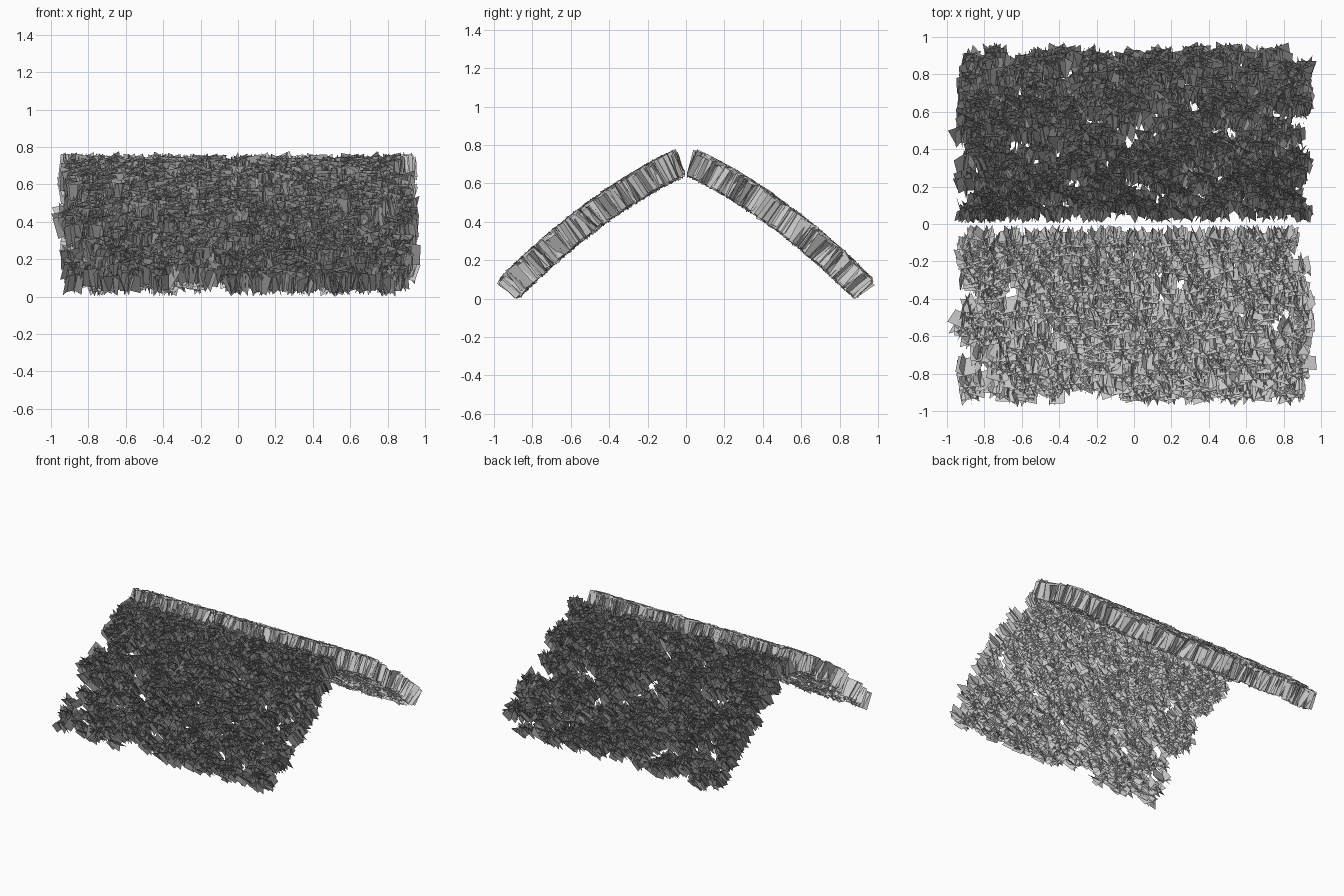
import bpy, random, math
from mathutils import Vector, Matrix

if "Cube" in bpy.data.objects:
    bpy.data.objects.remove(bpy.data.objects["Cube"])

random.seed(7)
CARD_W, CARD_H = 0.10, 0.13


def slope_frame(d):
    """Underside point and outward normal (y, z) at distance d from the ridge."""
    z = 0.645 - 0.47 * d - 0.30 * d * d
    s = -0.47 - 0.60 * d
    return Vector((0, d, z)), Vector((0, -s, 1)).normalized()


def thatch_slope(name, side):
    verts, faces = [], []
    clumps = 700
    for i in range(clumps):
        # stratified along the roof, random down the slope
        x = -0.91 + 1.82 * (i + random.random()) / clumps
        d = 0.02 + 0.835 * random.random()
        base, n = slope_frame(d)
        turn = random.uniform(0, math.pi)
        for k in range(4):
            # crossed straw cards, each slightly leaning
            across = Vector((1, 0, 0))
            down = n.cross(across)
            lean = n + across * random.gauss(0, 0.14) + down * random.gauss(0, 0.08)
            lean.normalize()
            a = turn + k * math.pi / 4 + random.uniform(-0.2, 0.2)
            u = (across * math.cos(a) + down * math.sin(a))
            u = (u - lean * u.dot(lean)).normalized()
            w = CARD_W * random.uniform(0.75, 1.1) / 2
            h = CARD_H * random.uniform(0.9, 1.05)
            c = base + Vector((x, 0, 0)) + n * random.uniform(0, 0.012)
            c += across * random.uniform(-0.02, 0.02)
            # keep the cards on their own side of the ridge and above the eave
            reach = w * abs(u.y)
            yc = min(max(c.y, reach + 0.004), 0.895 - reach)
            c.z = slope_frame(yc)[0].z + (c.z - base.z)
            c.y = yc
            quad = [c - u * w, c + u * w, c + u * w + lean * h, c - u * w + lean * h]
            start = len(verts)
            verts += [(p.x, p.y * side, max(p.z, 0)) for p in quad]
            faces.append(tuple(range(start, start + 4)))
    mesh = bpy.data.meshes.new(name)
    mesh.from_pydata(verts, [], faces)
    obj = bpy.data.objects.new(name, mesh)
    bpy.context.collection.objects.link(obj)


# two thatched roof slopes meeting at the ridge
thatch_slope("front_thatch_slope", -1)
thatch_slope("back_thatch_slope", 1)
